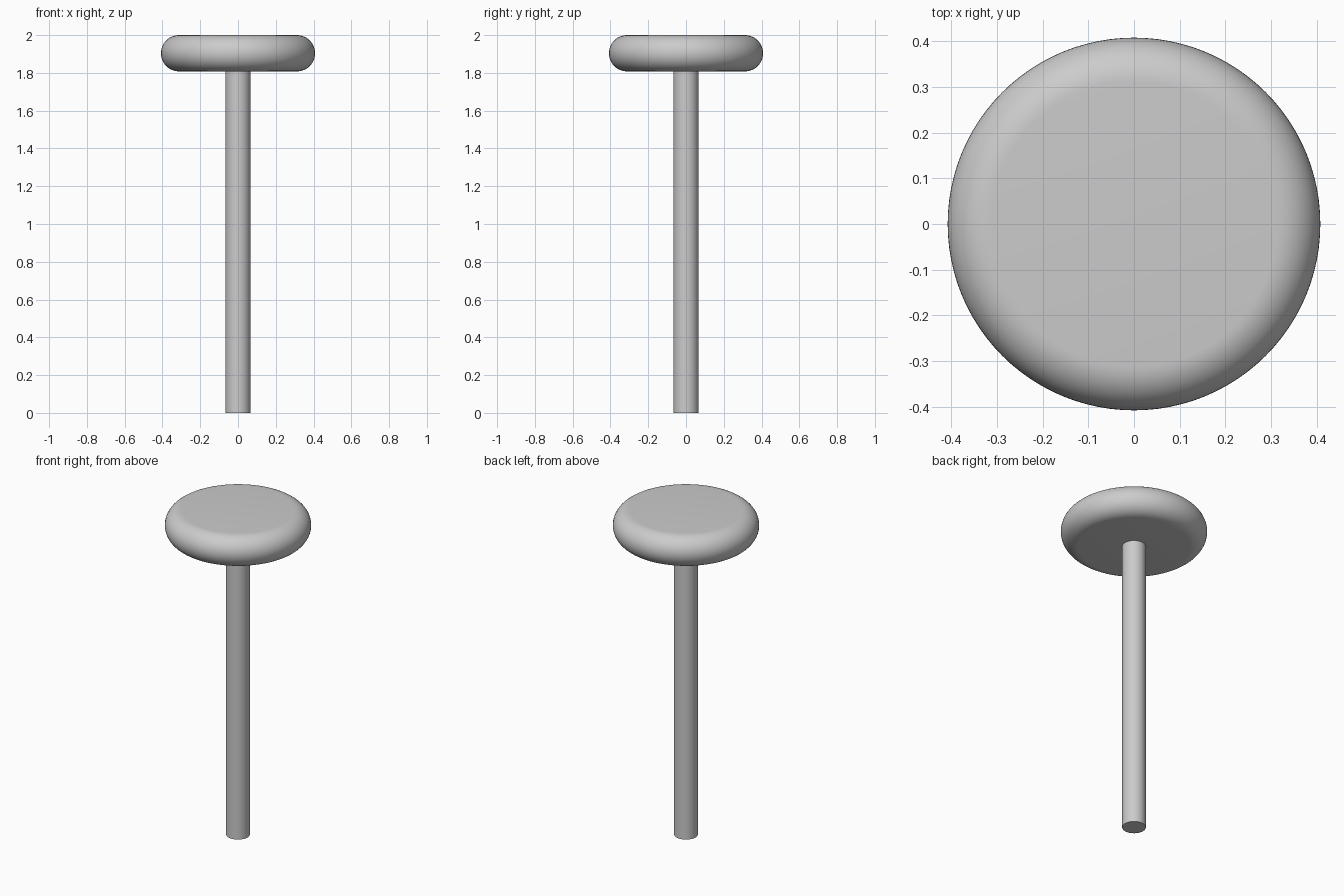
import bpy
import bmesh
from math import sin, cos, pi, radians

cube = bpy.data.objects.get("Cube")
if cube:
    bpy.data.objects.remove(cube, do_unlink=True)

# One plain grey for everything
grey = bpy.data.materials.new("plain grey")
grey.use_nodes = True
colour = (0.6, 0.6, 0.6, 1)
grey.diffuse_color = colour
grey.node_tree.nodes["Principled BSDF"].inputs["Base Color"].default_value = colour


def lathe(name, profile, sides):
    """Stack rings of (radius, height) from bottom to top, capped at both ends."""
    bm = bmesh.new()
    rings = [[bm.verts.new((r * cos(2 * pi * i / sides), r * sin(2 * pi * i / sides), z))
              for i in range(sides)] for r, z in profile]
    for low, high in zip(rings, rings[1:]):
        for i in range(sides):
            j = (i + 1) % sides
            bm.faces.new((low[i], low[j], high[j], high[i]))
    bm.faces.new(rings[0][::-1])
    bm.faces.new(rings[-1])
    mesh = bpy.data.meshes.new(name)
    bm.to_mesh(mesh)
    bm.free()
    mesh.materials.append(grey)
    obj = bpy.data.objects.new(name, mesh)
    bpy.context.collection.objects.link(obj)
    bpy.ops.object.select_all(action="DESELECT")
    obj.select_set(True)
    bpy.context.view_layer.objects.active = obj
    bpy.ops.object.shade_smooth_by_angle(angle=radians(30))
    return obj


# Straight post
post_radius, seat_bottom, top = 0.066, 1.808, 2.0
lathe("post", [(post_radius, 0), (post_radius, seat_bottom + 0.01)], 64)

# Round seat with a fully rounded rim
seat_radius = 0.408
rim = (top - seat_bottom) / 2
steps = 24
angles = [-pi / 2 + pi * k / steps for k in range(steps + 1)]
lathe("seat", [(seat_radius - rim + rim * cos(a), top - rim + rim * sin(a))
               for a in angles], 96)
